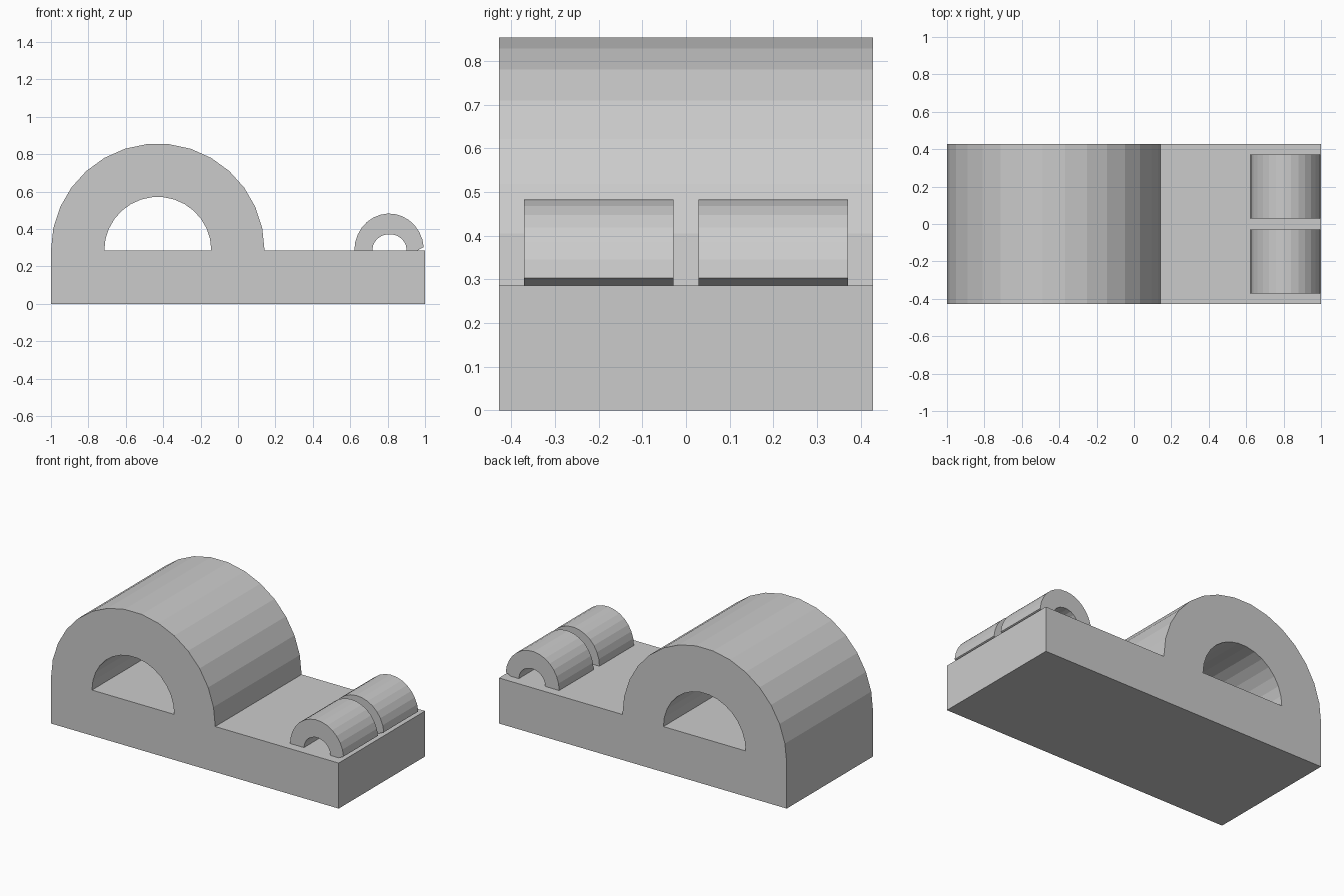
import bpy, bmesh
from math import sin, cos, pi, radians

if "Cube" in bpy.data.objects:
    bpy.data.objects.remove(bpy.data.objects["Cube"])

FLOOR = 0.286  # top of the base slab


def arc(cx, cz, rx, rz, start, end, n):
    """Points along an elliptical arc, angles in degrees."""
    return [(cx + rx * cos(radians(start + (end - start) * i / n)),
             cz + rz * sin(radians(start + (end - start) * i / n))) for i in range(n + 1)]


def prism(name, loops, y, depth):
    """Extrude an x-z outline (with optional holes) along y."""
    cu = bpy.data.curves.new(name, 'CURVE')
    cu.dimensions = '2D'
    cu.fill_mode = 'BOTH'
    cu.extrude = depth / 2
    for pts in loops:
        sp = cu.splines.new('POLY')
        sp.points.add(len(pts) - 1)
        for p, (a, b) in zip(sp.points, pts):
            p.co = (a, b, 0, 1)
        sp.use_cyclic_u = True
        sp.use_smooth = False
    ob = bpy.data.objects.new(name, cu)
    ob.location.y = y
    ob.rotation_euler.x = pi / 2
    bpy.context.collection.objects.link(ob)
    bpy.ops.object.select_all(action='DESELECT')
    ob.select_set(True)
    bpy.context.view_layer.objects.active = ob
    bpy.ops.object.convert(target='MESH')
    me = bpy.context.object.data
    bm = bmesh.new()
    bm.from_mesh(me)
    bmesh.ops.remove_doubles(bm, verts=bm.verts, dist=1e-4)
    bmesh.ops.recalc_face_normals(bm, faces=bm.faces)
    for f in bm.faces:
        f.smooth = False
    bm.to_mesh(me)
    bm.free()


# Base slab and large arch in one block, with the tunnel as a hole
outline = [(-1, 0), (1, 0), (1, FLOOR)] + arc(-0.429, FLOOR, 0.571, 0.571, 0, 180, 15)
tunnel = arc(-0.429, FLOOR, 0.286, 0.286, 0, 180, 15)
prism("base_with_large_arch", [outline, tunnel], 0, 0.857)

# Pair of small arches, with the undercut outer foot
outer = arc(0.808, FLOOR, 0.186, 0.197, 5, 180, 14)
inner = arc(0.81, FLOOR, 0.092, 0.087, 180, 0, 11)
for side, label in ((-1, "front"), (1, "back")):
    prism("small_arch_" + label, [outer + inner + [(0.96, FLOOR)]], side * 0.2, 0.342)
